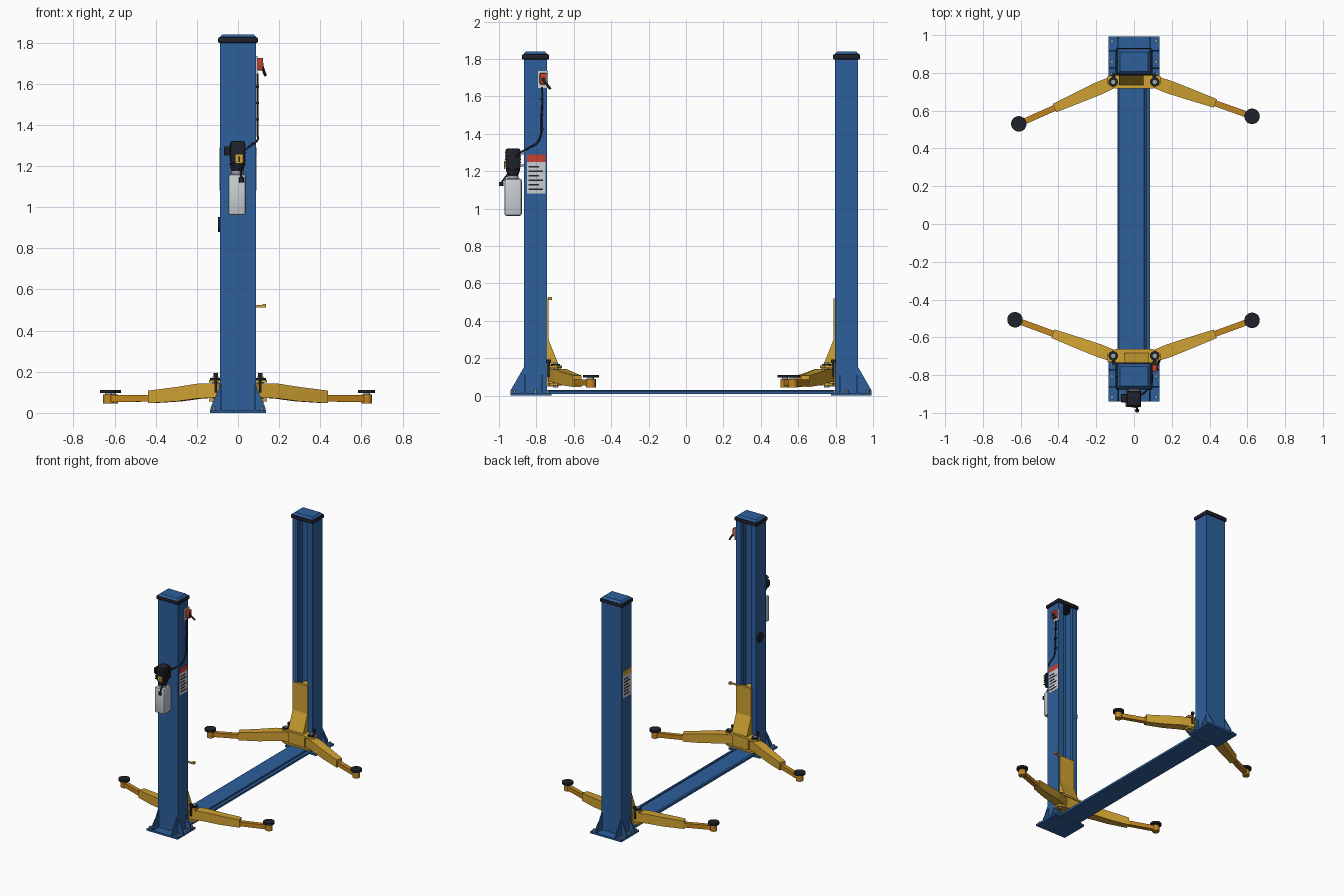
import bpy, bmesh, math
from mathutils import Matrix, Vector

cube = bpy.data.objects.get("Cube")
if cube:
    bpy.data.objects.remove(cube, do_unlink=True)


def material(name, r, g, b):
    m = bpy.data.materials.new(name)
    m.use_nodes = True
    m.diffuse_color = (r, g, b, 1)
    m.node_tree.nodes["Principled BSDF"].inputs["Base Color"].default_value = (r, g, b, 1)
    return m


BLUE = material("blue paint", 0.026, 0.114, 0.33)
YELLOW = material("yellow paint", 0.63, 0.36, 0.032)
ORANGE = material("orange paint", 0.54, 0.24, 0.015)
BLACK = material("black rubber", 0.014, 0.016, 0.024)
STEEL = material("steel", 0.35, 0.37, 0.4)
WHITE = material("pale plastic", 0.58, 0.62, 0.66)
RED = material("red", 0.55, 0.05, 0.03)
I = Matrix.Identity(4)


def finish(bm, name, mat, M, smooth=False):
    bmesh.ops.recalc_face_normals(bm, faces=bm.faces)
    mesh = bpy.data.meshes.new(name)
    bm.to_mesh(mesh)
    bm.free()
    ob = bpy.data.objects.new(name, mesh)
    bpy.context.collection.objects.link(ob)
    ob.matrix_world = M
    mesh.materials.append(mat)
    if smooth:
        bpy.ops.object.select_all(action='DESELECT')
        ob.select_set(True)
        bpy.context.view_layer.objects.active = ob
        bpy.ops.object.shade_smooth_by_angle(angle=math.radians(40))
    return ob


def box(name, mat, lo, hi, M=I, bevel=0):
    bm = bmesh.new()
    size = [b - a for a, b in zip(lo, hi)]
    mid = [(a + b) / 2 for a, b in zip(lo, hi)]
    bmesh.ops.create_cube(bm, size=1, matrix=Matrix.Translation(mid) @ Matrix.Diagonal((*size, 1)))
    if bevel:
        bmesh.ops.bevel(bm, geom=bm.edges[:], offset=bevel, segments=2, affect='EDGES', profile=0.5)
    return finish(bm, name, mat, M, bool(bevel))


def rod(name, mat, a, b, r, M=I, r2=None, sides=24):
    bm = bmesh.new()
    a, b = Vector(a), Vector(b)
    turn = (b - a).to_track_quat('Z', 'Y').to_matrix().to_4x4()
    bmesh.ops.create_cone(bm, cap_ends=True, segments=sides, radius1=r, radius2=r if r2 is None else r2,
                          depth=(b - a).length, matrix=Matrix.Translation((a + b) / 2) @ turn)
    return finish(bm, name, mat, M, sides > 8)


def prism(name, mat, pts, axis, a, b, M=I):
    """Extrude a 2D outline along an axis from a to b."""
    put = {'x': lambda p: (a, *p), 'y': lambda p: (p[0], a, p[1]), 'z': lambda p: (*p, a)}[axis]
    step = Vector([(b - a) * (axis == k) for k in 'xyz'])
    bm = bmesh.new()
    face = bm.faces.new([bm.verts.new(put(p)) for p in pts])
    out = bmesh.ops.extrude_face_region(bm, geom=[face])
    bmesh.ops.translate(bm, vec=step, verts=[v for v in out["geom"] if isinstance(v, bmesh.types.BMVert)])
    return finish(bm, name, mat, M)


def loft(name, mat, sections, M=I):
    """Rectangular tube along +x from (distance, bottom, top, width) sections."""
    bm = bmesh.new()
    rings = [[bm.verts.new(p) for p in ((d, -w / 2, lo), (d, w / 2, lo), (d, w / 2, hi), (d, -w / 2, hi))]
             for d, lo, hi, w in sections]
    for r, s in zip(rings, rings[1:]):
        for i in range(4):
            j = (i + 1) % 4
            bm.faces.new((r[i], r[j], s[j], s[i]))
    bm.faces.new(rings[0])
    bm.faces.new(rings[-1])
    return finish(bm, name, mat, M)


def tube(name, mat, pts, r):
    cu = bpy.data.curves.new(name, 'CURVE')
    cu.dimensions = '3D'
    cu.bevel_depth = r
    cu.bevel_resolution = 2
    sp = cu.splines.new('BEZIER')
    sp.bezier_points.add(len(pts) - 1)
    for bp, p in zip(sp.bezier_points, pts):
        bp.co = p
        bp.handle_left_type = bp.handle_right_type = 'AUTO'
    ob = bpy.data.objects.new(name, cu)
    bpy.context.collection.objects.link(ob)
    cu.materials.append(mat)


def arm(M, side, tip):
    """Telescopic arm from its pivot to the lifting pad."""
    pivot = Vector((side * 0.11, 0.107, 0))
    d = Vector((*tip, 0)) - pivot
    L = d.length
    A = M @ Matrix.Translation(pivot) @ Matrix.Rotation(math.atan2(d.y, d.x), 4, 'Z')
    loft("outer_arm", YELLOW, [(-0.03, 0.075, 0.145, 0.06), (0.08, 0.07, 0.142, 0.07),
                               (0.19, 0.056, 0.126, 0.062), (0.34, 0.047, 0.108, 0.048)], A)
    loft("inner_arm", ORANGE, [(0.3, 0.055, 0.088, 0.032), (L - 0.01, 0.053, 0.086, 0.032)], A)
    rod("pad_cup", ORANGE, (L, 0, 0.045), (L, 0, 0.09), 0.026, A)
    rod("pad_stem", STEEL, (L, 0, 0.08), (L, 0, 0.1), 0.016, A)
    rod("pad", BLACK, (L, 0, 0.096), (L, 0, 0.112), 0.041, A)
    # pivot pin and arm lock
    rod("pivot_pin", STEEL, (0, 0, 0.045), (0, 0, 0.178), 0.015, A, sides=6)
    rod("pin_collar", BLACK, (0, 0, 0.155), (0, 0, 0.17), 0.025, A)
    x = side * 0.108
    rod("lock_rod", BLACK, (x, 0.072, 0.1), (x, 0.072, 0.18), 0.007, M)
    rod("lock_knob", BLACK, (x, 0.072, 0.176), (x, 0.072, 0.194), 0.012, M)


def column(M, tips, header):
    # post: C channel open toward the middle
    half = [(0.087, -0.061), (0.087, 0.062), (0.042, 0.062), (0.042, 0.035),
            (0.049, 0.035), (0.049, 0.055), (0.08, 0.055), (0.08, -0.054)]
    prism("post", BLUE, half + [(-x, y) for x, y in reversed(half)], 'z', 0.01, 1.805, M)
    box("cap_band", BLACK, (-0.097, -0.072, 1.797), (0.097, 0.073, 1.826), M, 0.008)
    bm = bmesh.new()
    bmesh.ops.create_cube(bm, size=1, matrix=Matrix.Translation((0, 0, 1.831)) @ Matrix.Diagonal((0.184, 0.136, 0.018, 1)))
    for v in bm.verts:
        if v.co.z > 1.831:
            v.co.x *= 0.82
            v.co.y *= 0.76
    finish(bm, "cap_top", BLUE, M)
    # base plate, gussets and anchor bolts
    box("base_plate", BLUE, (-0.135, -0.134, 0), (0.135, 0.085, 0.014), M)
    for s in (-1, 1):
        prism("outer_gusset", BLUE, [(-0.06, 0.014), (-0.132, 0.014), (-0.132, 0.03), (-0.06, 0.155)],
              'x', s * 0.087, s * 0.079, M)
        for y in (-0.061, 0.03):
            prism("side_gusset", BLUE, [(s * 0.085, 0.014), (s * 0.133, 0.014), (s * 0.133, 0.025), (s * 0.085, 0.135)],
                  'y', y, y + 0.008, M)
        for y in (-0.112, 0, 0.065):
            rod("anchor_bolt", STEEL, (s * 0.117, y, 0.01), (s * 0.117, y, 0.03), 0.009, M, sides=6)
    # carriage: sliding plate with sloped foot, and the arm bracket
    prism("carriage_plate", YELLOW, [(0.05, 0.52), (0.07, 0.52), (0.07, 0.3), (0.122, 0.17), (0.122, 0.05), (0.05, 0.05)],
          'x', -0.05, 0.08, M)
    box("carriage_slide", YELLOW, (-0.04, -0.03, 0.05), (0.04, 0.06, 0.5), M)
    outline = [(0.05, 0.066), (0.14, 0.075), (0.14, 0.118), (0.1, 0.142)]
    outline += [(-x, y) for x, y in reversed(outline)]
    for z in (0.055, 0.147):
        prism("arm_bracket", YELLOW, outline, 'z', z, z + 0.014, M)
    box("bracket_web", YELLOW, (-0.07, 0.066, 0.055), (0.07, 0.136, 0.15), M)
    for s, tip in tips:
        arm(M, s, tip)
    # warning label
    box("label", WHITE, (0.086, -0.046, 1.08), (0.089, 0.055, 1.25), M)
    box("label_header", header, (0.086, -0.046, 1.25), (0.089, 0.055, 1.29), M)
    for i in range(6):
        z = 1.1 + i * 0.024
        box("label_bar", BLACK, (0.088, -0.036, z), (0.0905, 0.04 - 0.02 * (i % 2), z + 0.009), M)


front = Matrix.Translation((0, -0.805, 0))
rear = Matrix.Translation((0, 0.859, 0)) @ Matrix.Rotation(math.pi, 4, 'Z')
column(front, [(1, (0.625, 0.295)), (-1, (-0.63, 0.298))], RED)
column(rear, [(1, (0.61, 0.329)), (-1, (-0.625, 0.289))], YELLOW)

# floor beam with a long groove
prism("floor_beam", BLUE, [(-0.088, 0.008), (0.085, 0.008), (0.085, 0.024), (0.066, 0.028), (0.064, 0.016),
                           (0.056, 0.016), (0.054, 0.03), (-0.08, 0.03), (-0.088, 0.024)], 'y', -0.74, 0.79)

# release tab on the front carriage
box("release_tab", YELLOW, (0.07, -0.738, 0.511), (0.135, -0.732, 0.524))
box("release_tab_end", YELLOW, (0.118, -0.738, 0.511), (0.135, -0.716, 0.528))

# power unit: motor, pump, tank and lever
box("motor", BLACK, (-0.038, -0.965, 1.21), (0.035, -0.885, 1.322), bevel=0.012)
for i in range(5):
    z = 1.225 + i * 0.018
    box("motor_fin", BLACK, (-0.041, -0.969, z), (0.038, -0.881, z + 0.006))
box("motor_switch_box", BLACK, (-0.068, -0.945, 1.25), (-0.035, -0.9, 1.295), bevel=0.005)
rod("pump", BLACK, (-0.003, -0.925, 1.17), (-0.003, -0.925, 1.215), 0.026, r2=0.04)
box("motor_badge", YELLOW, (-0.012, -0.972, 1.212), (0.024, -0.968, 1.255))
box("badge_mark", BLACK, (0.002, -0.974, 1.22), (0.01, -0.971, 1.245))
box("tank", WHITE, (-0.046, -0.97, 0.962), (0.038, -0.878, 1.16), bevel=0.01)
rod("tank_neck", STEEL, (-0.003, -0.925, 1.155), (-0.003, -0.925, 1.175), 0.03)
for z in (1.225, 1.29):
    box("motor_bracket", STEEL, (-0.03, -0.89, z), (0.03, -0.864, z + 0.012))
rod("lever", BLACK, (0.012, -0.945, 1.195), (0.017, -0.99, 1.135), 0.005, sides=12)
rod("lever_knob", BLACK, (0.017, -0.988, 1.143), (0.017, -0.988, 1.12), 0.011)

# switch box and its cable
box("switch_plate", WHITE, (0.086, -0.792, 1.645), (0.095, -0.738, 1.735))
box("switch_box", RED, (0.094, -0.782, 1.665), (0.122, -0.745, 1.725), bevel=0.004)
box("switch_face", BLACK, (0.121, -0.773, 1.68), (0.125, -0.754, 1.7))
rod("switch_handle", BLACK, (0.115, -0.765, 1.69), (0.133, -0.725, 1.64), 0.007, sides=12)
tube("cable", BLACK, [(0.03, -0.91, 1.275), (0.062, -0.885, 1.3), (0.094, -0.84, 1.325),
                      (0.094, -0.79, 1.36), (0.094, -0.772, 1.5), (0.094, -0.768, 1.65)], 0.005)
for z in (1.42, 1.5, 1.58):
    box("cable_clip", BLACK, (0.086, -0.781, z), (0.101, -0.763, z + 0.01))

# round cover on the front post
rod("round_cover", BLACK, (-0.086, -0.785, 0.915), (-0.098, -0.785, 0.915), 0.036)
